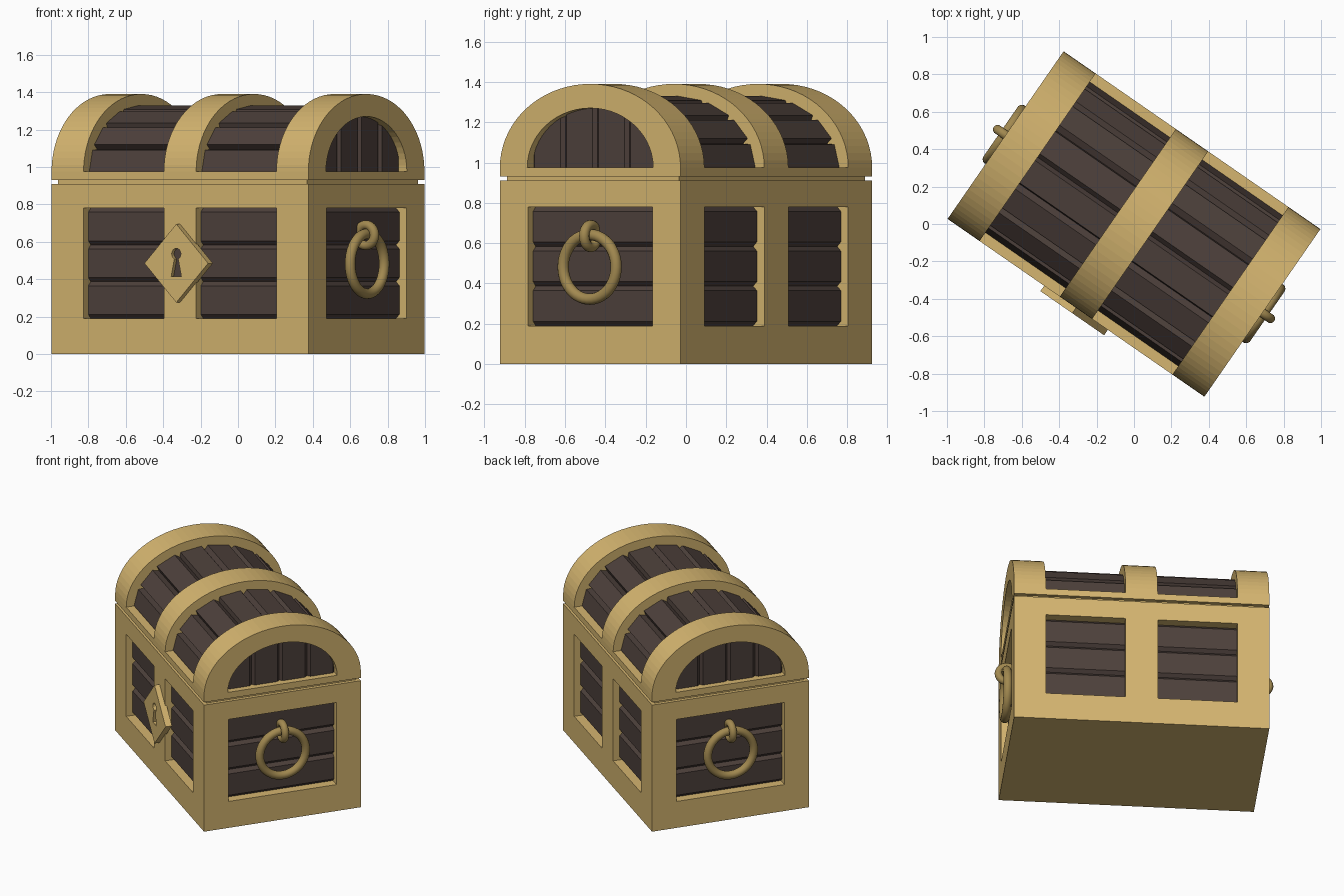
import bpy, bmesh, math
from mathutils import Matrix, Vector

if "Cube" in bpy.data.objects:
    bpy.data.objects.remove(bpy.data.objects["Cube"])

TURN = Matrix.Rotation(math.radians(-34.7), 4, 'Z')
HL, HD = 0.835, 0.545          # half length, half depth
REC, CUT = 0.045, 0.08         # plank recess, pocket depth


def material(name, col):
    m = bpy.data.materials.new(name)
    m.diffuse_color = (*col, 1)
    m.use_nodes = True
    m.node_tree.nodes["Principled BSDF"].inputs["Base Color"].default_value = m.diffuse_color
    return m


GOLD = material("gold", (0.66, 0.46, 0.16))
BRASS = material("brass", (0.36, 0.25, 0.08))
WOOD = material("wood", (0.075, 0.052, 0.044))


def finish(bm, name, mat):
    bmesh.ops.recalc_face_normals(bm, faces=bm.faces)
    me = bpy.data.meshes.new(name)
    bm.to_mesh(me)
    bm.free()
    me.materials.append(mat)
    ob = bpy.data.objects.new(name, me)
    bpy.context.collection.objects.link(ob)
    ob.matrix_world = TURN
    return ob


def add_box(bm, lo, hi, bevel=0):
    lo, hi = Vector(lo), Vector(hi)
    mat = Matrix.Translation((lo + hi) / 2) @ Matrix.Diagonal((*(hi - lo), 1))
    vs = bmesh.ops.create_cube(bm, size=1, matrix=mat)['verts']
    if bevel:
        es = list({e for v in vs for e in v.link_edges})
        bmesh.ops.bevel(bm, geom=es, offset=bevel, segments=1, affect='EDGES')


def add_prism(bm, pts, a, b, axis='x'):
    def at(p, t):
        return (t, p[0], p[1]) if axis == 'x' else (p[0], t, p[1])
    lower = [bm.verts.new(at(p, a)) for p in pts]
    upper = [bm.verts.new(at(p, b)) for p in pts]
    bm.faces.new(lower)
    bm.faces.new(upper[::-1])
    n = len(pts)
    for i in range(n):
        j = (i + 1) % n
        bm.faces.new((lower[i], lower[j], upper[j], upper[i]))


def arch(a, b, z, n=36):
    return [(a * math.cos(math.pi * i / n), z + b * math.sin(math.pi * i / n))
            for i in range(n + 1)]


def carve(ob, bm):
    cutter = finish(bm, "cutter", WOOD)
    cutter.hide_render = True
    mod = ob.modifiers.new("carve", 'BOOLEAN')
    mod.operation, mod.solver, mod.object = 'DIFFERENCE', 'EXACT', cutter
    bpy.context.view_layer.update()
    me = bpy.data.meshes.new_from_object(
        ob.evaluated_get(bpy.context.evaluated_depsgraph_get()))
    ob.modifiers.clear()
    ob.data = me
    bpy.data.objects.remove(cutter)


# Chest body with window pockets, each filled with three chamfered planks
bm = bmesh.new()
add_box(bm, (-HL, -HD, 0), (HL, HD, 0.91))
body = finish(bm, "chest_body", GOLD)
cut, planks = bmesh.new(), bmesh.new()
Z0, Z1 = 0.19, 0.78
rows = [(Z0 + i * (Z1 - Z0) / 3, Z0 + (i + 1) * (Z1 - Z0) / 3) for i in range(3)]
for s in (-1, 1):
    def span(half, depth_a, depth_b):
        return sorted((s * (half - depth_a), s * (half - depth_b)))
    for x0, x1 in ((-0.627, -0.105), (0.105, 0.627)):      # front and back
        y0, y1 = span(HD, CUT, -0.1)
        add_box(cut, (x0, y0, Z0), (x1, y1, Z1))
        y0, y1 = span(HD, CUT + 0.03, REC)
        for z0, z1 in rows:
            add_box(planks, (x0 - 0.03, y0, z0), (x1 + 0.03, y1, z1), 0.022)
    x0, x1 = span(HL, CUT, -0.1)                           # ends
    add_box(cut, (x0, -0.375, Z0), (x1, 0.375, Z1))
    x0, x1 = span(HL, CUT + 0.03, REC)
    for z0, z1 in rows:
        add_box(planks, (x0, -0.405, z0), (x1, 0.405, z1), 0.022)
carve(body, cut)
finish(planks, "body_planks", WOOD)

# Seam between body and lid
bm = bmesh.new()
add_box(bm, (-HL + 0.025, -HD + 0.025, 0.90), (HL - 0.025, HD - 0.025, 0.94))
finish(bm, "lid_seam", GOLD)

# Lid rim
bm = bmesh.new()
add_box(bm, (-0.63, -HD, 0.93), (0.63, HD, 0.975))
finish(bm, "lid_rim", GOLD)

# Arched lid bands; the end ones carry a half-round window
profile = [(HD, 0.93)] + arch(HD, 0.415, 0.975) + [(-HD, 0.93)]
bm = bmesh.new()
add_prism(bm, profile, -0.105, 0.105)
finish(bm, "lid_middle_band", GOLD)
for s, side in ((-1, "left"), (1, "right")):
    bm = bmesh.new()
    add_prism(bm, profile, *sorted((s * 0.627, s * HL)))
    band = finish(bm, "lid_band_" + side, GOLD)
    cut = bmesh.new()
    add_prism(cut, arch(0.38, 0.295, 0.975, 28), s * (HL - CUT), s * (HL + 0.1))
    carve(band, cut)
    bm = bmesh.new()
    for i, top in enumerate((1.25, 1.3, 1.3, 1.25)):
        y = (i - 2) * 0.193
        x0, x1 = sorted((s * (HL - CUT - 0.03), s * (HL - REC)))
        add_box(bm, (x0, y, 0.945), (x1, y + 0.193, top), 0.018)
    finish(bm, "lid_end_planks_" + side, WOOD)

# Lid planks: eight flat staves with V grooves between them
pts, N = [], 8
for i in range(N):
    a0, a1 = math.pi * i / N, math.pi * (i + 1) / N
    for a, k in ((a0, 0.92), (a0 + 0.045, 1), (a1 - 0.045, 1)):
        k = 1 if a == 0 else k
        pts.append((0.49 * k * math.cos(a), 0.965 + 0.365 * k * math.sin(a)))
pts.append((-0.49, 0.965))
bm = bmesh.new()
add_prism(bm, pts, -0.65, 0.65)
finish(bm, "lid_planks", WOOD)

# Diamond lock plate with keyhole
bm = bmesh.new()
add_prism(bm, [(-0.207, 0.485), (0, 0.275), (0.207, 0.485), (0, 0.695)],
          -HD - 0.035, -HD + 0.01, 'y')
lock = finish(bm, "lock_plate", GOLD)
hole = [(0.03 * math.sin(a), 0.535 - 0.03 * math.cos(a)) for a in
        [math.radians(25 + 310 * i / 14) for i in range(15)]]
hole += [(-0.033, 0.415), (0.033, 0.415)]
cut = bmesh.new()
add_prism(cut, hole, -HD - 0.1, -HD - 0.008, 'y')
carve(lock, cut)
bm = bmesh.new()
add_prism(bm, hole, -HD - 0.012, -HD - 0.005, 'y')
finish(bm, "keyhole", WOOD)


# Ring handles and their loops
def torus(name, loc, rot, major, minor):
    bpy.ops.mesh.primitive_torus_add(major_segments=40, minor_segments=14,
                                     major_radius=major, minor_radius=minor)
    ob = bpy.context.object
    ob.name = name
    ob.data.materials.append(BRASS)
    bpy.ops.object.shade_smooth()
    ob.matrix_world = TURN @ Matrix.Translation(loc) @ Matrix.Rotation(math.pi / 2, 4, rot)


for s, side in ((-1, "left"), (1, "right")):
    torus("handle_ring_" + side, (s * 0.84, 0, 0.482), 'Y', 0.16, 0.028)
    torus("handle_loop_" + side, (s * 0.832, 0, 0.635), 'X', 0.055, 0.025)
